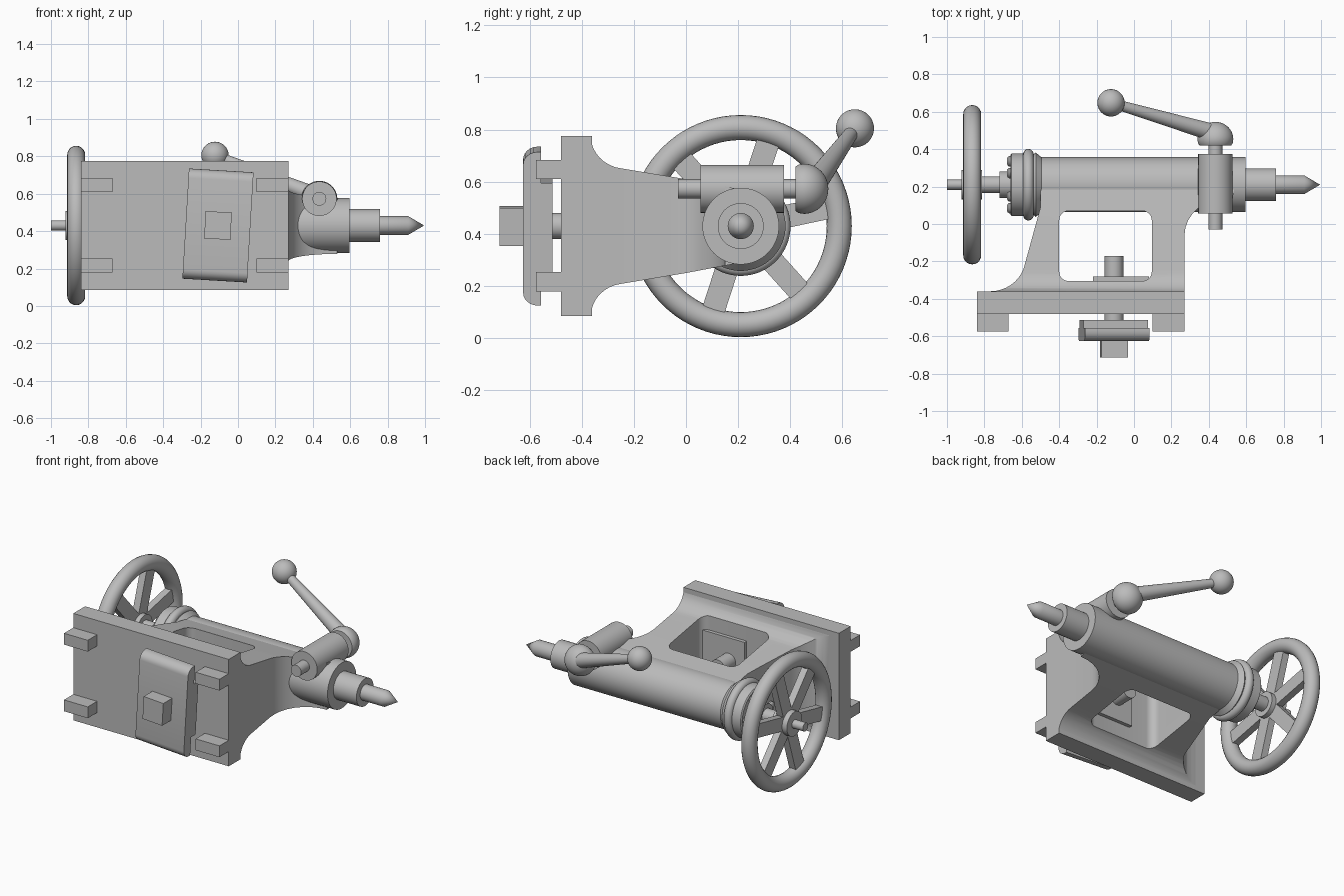
import bpy, bmesh, math
from mathutils import Vector, Matrix

cube = bpy.data.objects.get("Cube")
if cube:
    bpy.data.objects.remove(cube, do_unlink=True)

metal = bpy.data.materials.new("plain_grey")
metal.use_nodes = True
GREY = (0.5, 0.5, 0.5, 1)
metal.diffuse_color = GREY
metal.node_tree.nodes["Principled BSDF"].inputs["Base Color"].default_value = GREY

AY, AZ = 0.21, 0.43          # spindle axis


def finish(name, bm, angle=35):
    bmesh.ops.recalc_face_normals(bm, faces=bm.faces)
    mesh = bpy.data.meshes.new(name)
    bm.to_mesh(mesh)
    bm.free()
    mesh.materials.append(metal)
    ob = bpy.data.objects.new(name, mesh)
    bpy.context.collection.objects.link(ob)
    smooth(ob, angle)
    return ob


def smooth(ob, angle=35):
    bpy.ops.object.select_all(action='DESELECT')
    ob.select_set(True)
    bpy.context.view_layer.objects.active = ob
    bpy.ops.object.shade_smooth_by_angle(angle=math.radians(angle))


def box(name, lo, hi, tilt=0):
    lo, hi = Vector(lo), Vector(hi)
    mid, size = (lo + hi) / 2, hi - lo
    bm = bmesh.new()
    bmesh.ops.create_cube(bm, size=1, matrix=Matrix.Translation(mid)
                          @ Matrix.Rotation(tilt, 4, 'Y') @ Matrix.Diagonal((*size, 1)))
    return finish(name, bm)


def lathe(name, start, direction, profile, steps=48):
    """Spin (distance, radius) pairs about an axis."""
    bm = bmesh.new()
    rot = Vector(direction).to_track_quat('Z', 'Y').to_matrix().to_4x4()
    place = Matrix.Translation(start) @ rot
    rings = []
    for d, r in profile:
        n = steps if r > 0 else 1
        rings.append([bm.verts.new(place @ Vector((r * math.cos(math.tau * i / steps),
                     r * math.sin(math.tau * i / steps), d))) for i in range(n)])
    for a, b in zip(rings, rings[1:]):
        for i in range(steps):
            j = (i + 1) % steps
            quad = [a[i % len(a)], a[j % len(a)], b[j % len(b)], b[i % len(b)]]
            bm.faces.new(list(dict.fromkeys(quad)))
    for ring in (rings[0], rings[-1]):
        if len(ring) > 1:
            bm.faces.new(ring)
    return finish(name, bm)


def prism(name, points, axis, lo, hi):
    """Extrude an outline: axis X takes (y, z) points, axis Z takes (x, y)."""
    bm = bmesh.new()
    put = (lambda p: (lo, *p)) if axis == 'X' else (lambda p: (*p, lo))
    face = bm.faces.new([bm.verts.new(put(p)) for p in points])
    ext = bmesh.ops.extrude_face_region(bm, geom=[face])
    move = Vector((hi - lo, 0, 0)) if axis == 'X' else Vector((0, 0, hi - lo))
    bmesh.ops.translate(bm, vec=move, verts=[v for v in ext['geom'] if isinstance(v, bmesh.types.BMVert)])
    return finish(name, bm)


def arc(cx, cy, rx, ry, a0, a1, n=8):
    out = []
    for i in range(n + 1):
        a = math.radians(a0 + (a1 - a0) * i / n)
        out.append((cx + rx * math.cos(a), cy + ry * math.sin(a)))
    return out


def boolean(ob, cutter, operation):
    mod = ob.modifiers.new("cut", 'BOOLEAN')
    mod.operation, mod.object, mod.solver = operation, cutter, 'EXACT'
    bpy.ops.object.select_all(action='DESELECT')
    ob.select_set(True)
    bpy.context.view_layer.objects.active = ob
    bpy.ops.object.modifier_apply(modifier=mod.name)
    bpy.data.objects.remove(cutter, do_unlink=True)


# Base plate and its four locating lugs
box("base_plate", (-0.84, -0.48, 0.085), (0.27, -0.36, 0.775))
for side, x in (("right", -0.84), ("left", 0.1)):
    for level, z in (("lower", 0.18), ("upper", 0.61)):
        box(f"{level}_{side}_lug", (x, -0.575, z), (x + 0.17, -0.47, z + 0.073))

# Web: side profile crossed with plan profile, then a rounded window
upper = [(-0.38, AZ + 0.345)] + arc(-0.23, AZ + 0.345, 0.135, 0.125, 180, 263)
upper += [(0.0, AZ + 0.18), (0.19, AZ + 0.144), (AY, AZ + 0.12)]
lower = [(y, 2 * AZ - z) for y, z in reversed(upper)]
web = prism("web", upper + lower, 'X', -0.9, 0.7)
plan = [(-0.77, -0.38)] + arc(-0.77, -0.18, 0.19, 0.18, -90, -18)
plan += [(-0.5, 0.09), (-0.5, 0.3), (0.55, 0.3)]
plan += arc(0.53, -0.06, 0.26, 0.21, 90, 180) + [(0.27, -0.38)]
boolean(web, prism("plan_cutter", plan, 'Z', -0.1, 1), 'INTERSECT')
window = []
r = 0.05
for cx, cy, a in ((0.095 - r, 0.07 - r, 0), (-0.4 + r, 0.07 - r, 90),
                  (-0.4 + r, -0.305 + r, 180), (0.095 - r, -0.305 + r, 270)):
    window += arc(cx, cy, r, r, a, a + 90, 6)
boolean(web, prism("window_cutter", window, 'Z', -0.1, 1), 'DIFFERENCE')
smooth(web)

# Barrel, quill and pointed centre
X, Y = (1, 0, 0), (0, 1, 0)
lathe("barrel", (-0.5, AY, AZ), X, [(0, 0.147), (1.095, 0.147)], 64)
lathe("quill", (0.55, AY, AZ), X, [(0, 0.088), (0.21, 0.088)])
lathe("centre_point", (0.7, AY, AZ), X, [(0, 0.05), (0.21, 0.05), (0.295, 0)])

# End cap with rounded rim, hub and screws
rim = [(0.095 + 0.028 * math.cos(a), 0.163 + 0.028 * math.sin(a))
       for a in (math.pi * (1 - i / 10) for i in range(11))]
lathe("end_cap", (-0.66, AY, AZ), X,
      [(0, 0.16), (0.006, 0.168), (0.067, 0.168)] + rim +
      [(0.135, 0.172), (0.165, 0.147)], 64)
lathe("cap_hub", (-0.72, AY, AZ), X, [(0, 0.072), (0.1, 0.072)])
for i in range(6):
    a = math.tau * i / 6
    lathe(f"cap_screw_{i + 1}", (-0.68, AY + 0.125 * math.cos(a), AZ + 0.125 * math.sin(a)), X,
          [(0, 0.012), (0.004, 0.022), (0.012, 0.028), (0.04, 0.028)], 20)

# Handwheel with six spokes
WX, WR = -0.865, 0.378
lathe("screw_shaft", (-1.0, AY, AZ), X, [(0, 0.027), (0.3, 0.027)], 32)
lathe("wheel_hub", (-0.922, AY, AZ), X, [(0, 0.078), (0.11, 0.078), (0.11, 0.045), (0.22, 0.045)])
bpy.ops.mesh.primitive_torus_add(major_radius=WR, minor_radius=0.048, major_segments=80,
                                 minor_segments=20, location=(WX, AY, AZ),
                                 rotation=(0, math.pi / 2, 0))
ring = bpy.context.object
ring.name = "wheel_rim"
ring.data.materials.append(metal)
smooth(ring)
for i in range(6):
    a = math.radians(12 + 60 * i)
    bm = bmesh.new()
    bmesh.ops.create_cube(bm, size=1, matrix=Matrix.Translation((WX, AY, AZ))
                          @ Matrix.Rotation(a, 4, 'X')
                          @ Matrix.Translation((0, 0.2, 0))
                          @ Matrix.Diagonal((0.045, 0.32, 0.088, 1)))
    finish(f"wheel_spoke_{i + 1}", bm)

# Clamp plate, rounded at its outer ends, with square-headed bolt
TILT = math.radians(3.4)
CX = -0.107
half = arc(-0.57, AZ + 0.245, 0.055, 0.05, 180, 90, 6)
half += [(-0.557, AZ + 0.295), (-0.557, AZ + 0.175), (-0.512, AZ + 0.175)]
plate = prism("clamp_plate", half + [(y, 2 * AZ - z) for y, z in reversed(half)], 'X',
              CX - 0.173, CX + 0.173)
plate.data.transform(Matrix.Translation((CX, 0, AZ)) @ Matrix.Rotation(TILT, 4, 'Y')
                     @ Matrix.Translation((-CX, 0, -AZ)))
box("bolt_head", (CX - 0.07, -0.715, AZ - 0.073), (CX + 0.07, -0.6, AZ + 0.073), TILT)
lathe("clamp_bolt", (CX, -0.62, AZ), Y, [(0, 0.05), (0.45, 0.05)], 32)
box("bolt_pad", (-0.22, -0.31, AZ - 0.15), (0.08, -0.282, AZ + 0.15))

# Quill lock: sleeve, pin, domed knob and ball lever
LX, LZ = 0.435, 0.573
lathe("lock_sleeve", (LX, 0.055, LZ), Y, [(0, 0.092), (0.32, 0.092)])
lathe("lock_pin", (LX, -0.03, LZ), Y, [(0, 0.037), (0.48, 0.037)], 32)
dome = [(0.033 + 0.093 * math.sin(a), 0.096 * math.cos(a))
        for a in (math.pi / 2 * i / 12 for i in range(12))]
lathe("lock_knob", (LX, 0.42, LZ), Y, [(0, 0.085), (0.012, 0.093)] + dome + [(0.126, 0)])
tip = Vector((-0.123, 0.648, 0.805))
root = Vector((0.4, 0.495, 0.595))
lathe("lever_arm", root, tip - root, [(0, 0.046), ((tip - root).length, 0.025)], 32)
bm = bmesh.new()
bmesh.ops.create_uvsphere(bm, u_segments=40, v_segments=24, radius=0.073,
                          matrix=Matrix.Translation(tip))
finish("lever_ball", bm)
